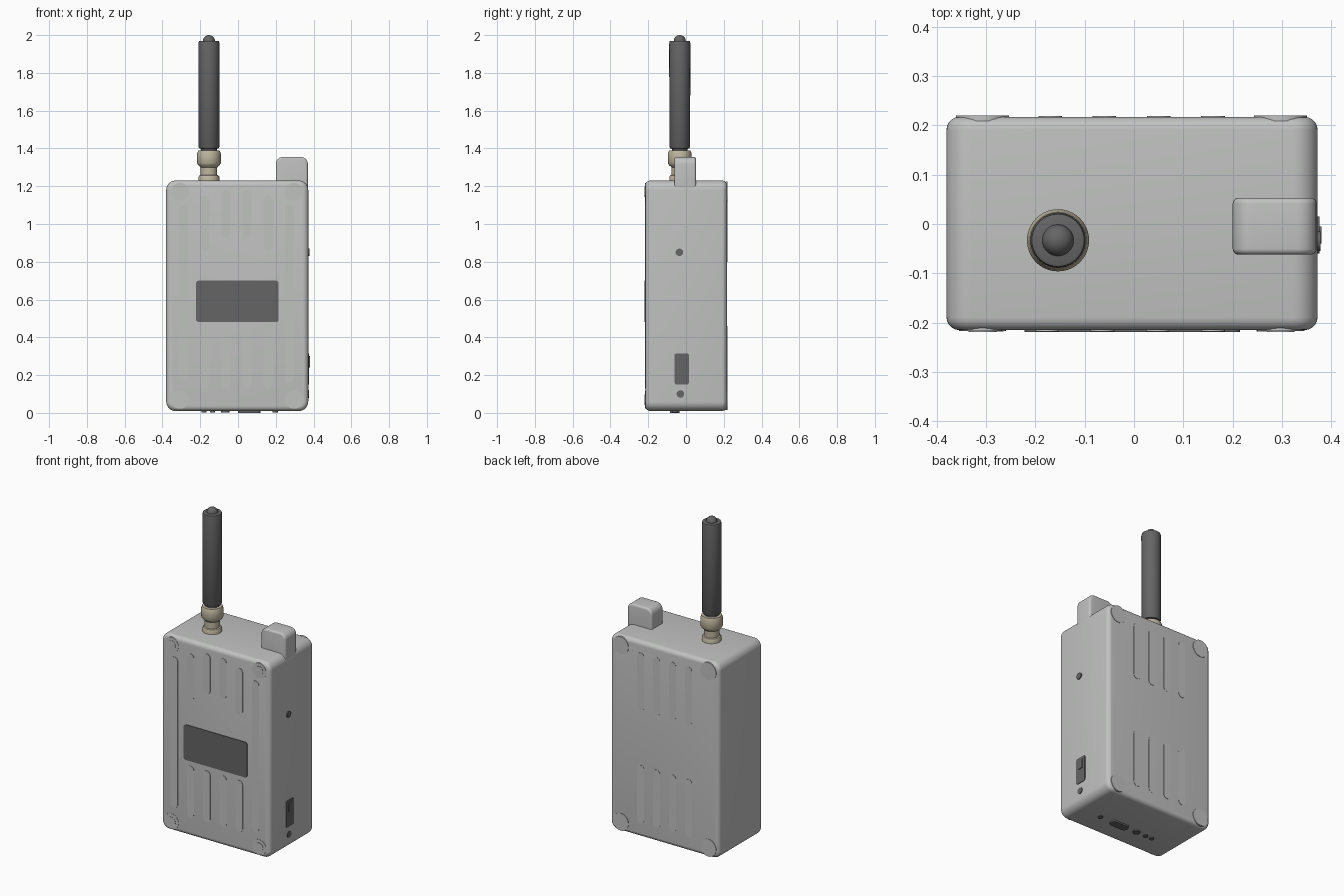
import bpy, bmesh, math

cube = bpy.data.objects.get("Cube")
if cube:
    bpy.data.objects.remove(cube, do_unlink=True)


def material(name, rgb):
    m = bpy.data.materials.new(name)
    m.use_nodes = True
    m.diffuse_color = (*rgb, 1)
    m.node_tree.nodes["Principled BSDF"].inputs["Base Color"].default_value = (*rgb, 1)
    return m


GREY = material("light grey plastic", (0.53, 0.54, 0.53))
DARK = material("dark grey rubber", (0.13, 0.13, 0.13))
BRASS = material("pale brass", (0.52, 0.47, 0.35))


def finish(name, bm, mat):
    bmesh.ops.recalc_face_normals(bm, faces=bm.faces)
    me = bpy.data.meshes.new(name)
    bm.to_mesh(me)
    bm.free()
    me.materials.append(mat)
    ob = bpy.data.objects.new(name, me)
    bpy.context.collection.objects.link(ob)
    bpy.ops.object.select_all(action='DESELECT')
    ob.select_set(True)
    bpy.context.view_layer.objects.active = ob
    bpy.ops.object.shade_smooth_by_angle(angle=math.radians(35))
    return ob


def plate(name, axis, u, v, r, t, mat, bevel=0.0, seg=6):
    """Rounded rectangle with ranges u, v and corner radius r, extruded over t along axis."""
    place = {'x': lambda a, b, c: (c, a, b),
             'y': lambda a, b, c: (a, c, b),
             'z': lambda a, b, c: (a, b, c)}[axis]
    corners = [(u[1] - r, v[1] - r), (u[0] + r, v[1] - r),
               (u[0] + r, v[0] + r), (u[1] - r, v[0] + r)]
    bm = bmesh.new()
    ring = []
    for k, (cu, cv) in enumerate(corners):
        for i in range(seg + 1):
            a = math.pi / 2 * (k + i / seg)
            ring.append((cu + r * math.cos(a), cv + r * math.sin(a)))
    # drop coincident points where straight runs vanish
    pts = [p for i, p in enumerate(ring) if math.dist(p, ring[i - 1]) > 1e-5]
    face = bm.faces.new([bm.verts.new(place(a, b, t[0])) for a, b in pts])
    ext = bmesh.ops.extrude_face_region(bm, geom=[face], use_keep_orig=True)
    move = place(0, 0, t[1] - t[0])
    bmesh.ops.translate(bm, vec=move, verts=[g for g in ext["geom"] if isinstance(g, bmesh.types.BMVert)])
    bmesh.ops.recalc_face_normals(bm, faces=bm.faces)
    if bevel:
        rim = [e for e in bm.edges if e.calc_face_angle(0) > 0.8]
        bmesh.ops.bevel(bm, geom=rim, offset=bevel, segments=5, profile=0.5,
                        affect='EDGES', clamp_overlap=True)
    return finish(name, bm, mat)


def disc(name, axis, u, v, r, t, mat):
    return plate(name, axis, (u - r, u + r), (v - r, v + r), r, t, mat)


def lathe(name, profile, x, y, mat, n=40):
    """Closed solid of revolution from (radius, z) points."""
    bm = bmesh.new()
    rings = [[bm.verts.new((x + r * math.cos(2 * math.pi * i / n),
                            y + r * math.sin(2 * math.pi * i / n), z)) for i in range(n)]
             for r, z in profile]
    for a, b in zip(rings, rings[1:]):
        for i in range(n):
            j = (i + 1) % n
            bm.faces.new((a[i], a[j], b[j], b[i]))
    bm.faces.new(rings[0])
    bm.faces.new(rings[-1])
    return finish(name, bm, mat)


# Case and the raised block on its top
FRONT, BACK, SIDE = -0.215, 0.217, 0.372
plate("case", 'y', (-0.38, SIDE), (0.01, 1.23), 0.05, (FRONT, BACK), GREY, bevel=0.026, seg=8)
plate("top_block", 'y', (0.2, 0.37), (1.15, 1.355), 0.038, (-0.062, 0.053), GREY, bevel=0.012)

# Display window
plate("display", 'y', (-0.222, 0.215), (0.48, 0.70), 0.015, (FRONT - 0.004, FRONT + 0.005), DARK)

# Front ribs
W = 0.024
outer, mid, inner, low = (0.16, 1.10), (0.86, 1.15), (0.93, 1.18), (0.13, 0.45)
layout = [(-0.288, [outer]), (-0.176, [mid, low]), (-0.064, [inner, low]),
          (0.048, [inner, low]), (0.160, [mid, low]), (0.272, [outer])]
for x, spans in layout:
    for z in spans:
        plate("front_rib", 'y', (x - W, x + W), z, W, (FRONT - 0.003, FRONT + 0.005), GREY)

# Back ribs
for x in (-0.17, -0.06, 0.05, 0.16):
    for z in ((0.80, 1.16), (0.10, 0.46)):
        plate("back_rib", 'y', (x - W, x + W), z, W, (BACK - 0.005, BACK + 0.002), GREY)

# Corner bosses with stepped screw caps on the front
for x in (-0.307, 0.297):
    for z in (0.07, 1.17):
        disc("back_corner_boss", 'y', x, z, 0.054, (BACK - 0.008, BACK + 0.003), GREY)
        disc("front_corner_boss", 'y', x, z, 0.048, (FRONT - 0.002, FRONT + 0.008), GREY)
        disc("front_screw_cap", 'y', x, z, 0.028, (FRONT - 0.004, FRONT + 0.005), GREY)

# Side button, switch and jack
disc("side_button", 'x', -0.035, 0.85, 0.02, (SIDE - 0.005, SIDE + 0.006), DARK)
plate("side_switch", 'x', (-0.06, 0.015), (0.15, 0.315), 0.01, (SIDE - 0.005, SIDE + 0.004), DARK)
plate("side_switch_slider", 'x', (-0.04, -0.005), (0.24, 0.30), 0.006, (SIDE, SIDE + 0.008), DARK)
disc("side_jack", 'x', -0.03, 0.10, 0.02, (SIDE - 0.005, SIDE + 0.004), DARK)

# Bottom sockets
plate("bottom_port", 'z', (0.0, 0.12), (-0.085, -0.035), 0.02, (0.0, 0.015), DARK)
for x, r in ((0.197, 0.014), (-0.068, 0.022), (-0.135, 0.014), (-0.18, 0.014)):
    disc("bottom_socket", 'z', x, -0.06, r, (0.003, 0.015), DARK)

# Antenna: connector, sleeve and domed tip
AX, AY = -0.154, -0.033
lathe("antenna_connector", [(0.055, 1.22), (0.055, 1.25), (0.051, 1.257), (0.044, 1.26),
                            (0.044, 1.30), (0.057, 1.312), (0.063, 1.322), (0.063, 1.372),
                            (0.057, 1.388), (0.04, 1.39)], AX, AY, BRASS)
lathe("antenna_sleeve", [(0.042, 1.38), (0.042, 1.398), (0.05, 1.40), (0.055, 1.408),
                         (0.056, 1.955), (0.053, 1.968), (0.048, 1.97)], AX, AY, DARK)
tip = [(0.032, 1.96)] + [(0.032 * math.cos(a), 1.968 + 0.032 * math.sin(a))
                         for a in (math.pi / 2 * i / 8 for i in range(8))] + [(0.001, 2.0)]
lathe("antenna_tip", tip, AX, AY, DARK)
